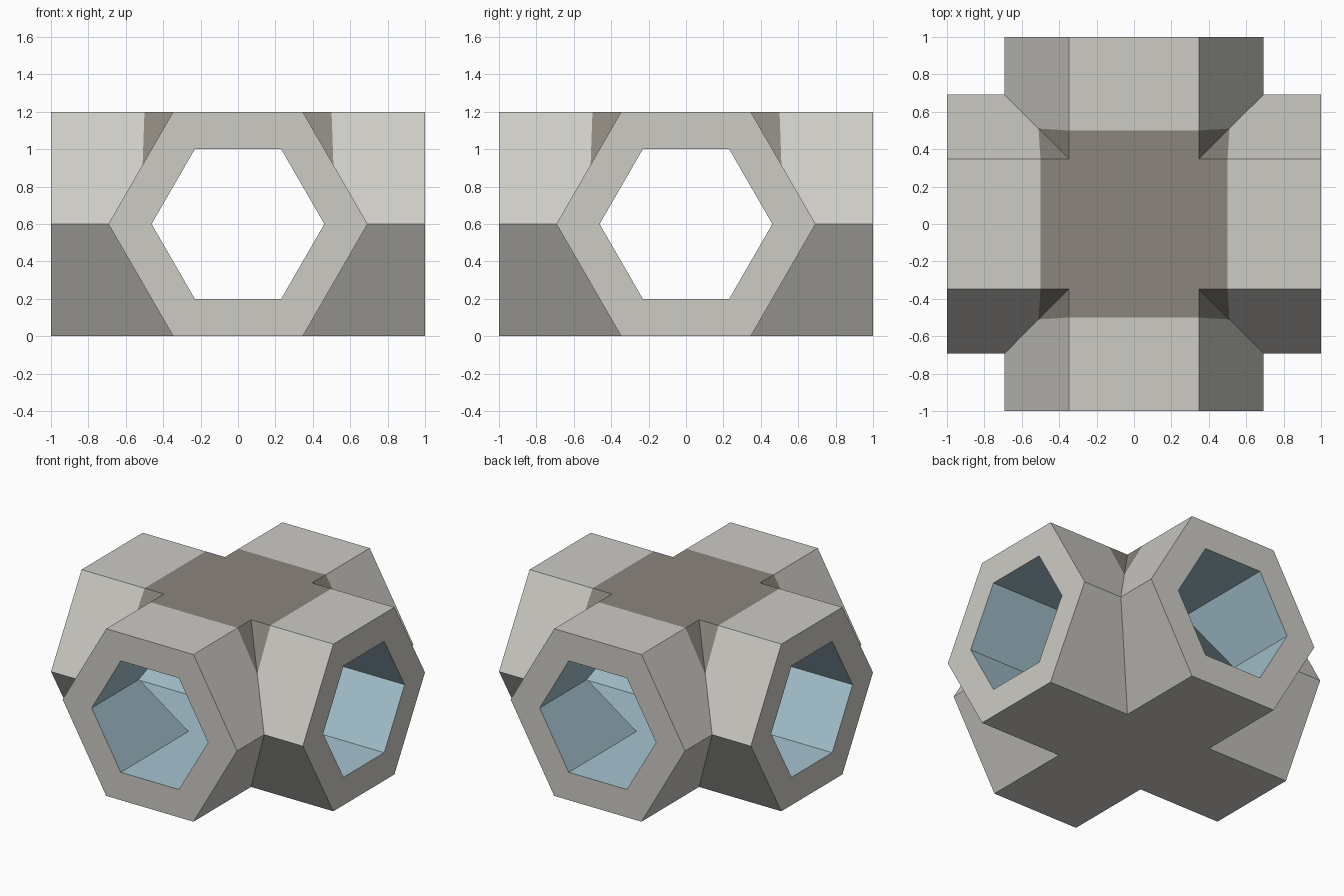
import bpy, bmesh, math
from mathutils import Vector

if "Cube" in bpy.data.objects:
    bpy.data.objects.remove(bpy.data.objects["Cube"])

MID = Vector((0, 0, 0.6))


def material(name, rgb):
    m = bpy.data.materials.new(name)
    m.diffuse_color = (*rgb, 1)
    m.use_nodes = True
    m.node_tree.nodes["Principled BSDF"].inputs["Base Color"].default_value = m.diffuse_color
    return m


def hex_tube(name, apothem, half_len, axis):
    """Solid hexagonal prism along x or y, flat side up."""
    r = apothem / math.cos(math.pi / 6)
    bm = bmesh.new()
    rings = []
    for end in (-half_len, half_len):
        ring = []
        for k in range(6):
            a = k * math.pi / 3
            u, z = r * math.cos(a), r * math.sin(a) + MID.z
            ring.append(bm.verts.new((end, u, z) if axis == 'x' else (u, end, z)))
        bm.faces.new(ring)
        rings.append(ring)
    for k in range(6):
        j = (k + 1) % 6
        bm.faces.new((rings[0][k], rings[0][j], rings[1][j], rings[1][k]))
    bmesh.ops.recalc_face_normals(bm, faces=bm.faces)
    me = bpy.data.meshes.new(name)
    bm.to_mesh(me)
    bm.free()
    ob = bpy.data.objects.new(name, me)
    bpy.context.collection.objects.link(ob)
    return ob


def combine(target, other, operation):
    mod = target.modifiers.new("combine", 'BOOLEAN')
    mod.operation, mod.object, mod.solver = operation, other, 'EXACT'
    bpy.context.view_layer.objects.active = target
    bpy.ops.object.modifier_apply(modifier=mod.name)
    bpy.data.objects.remove(other)


# Two crossing tubes, hollowed by two crossing bores
body = hex_tube("cross_tube", 0.6, 1.0, 'x')
combine(body, hex_tube("side_tube", 0.6, 1.0, 'y'), 'UNION')
bore = hex_tube("bore", 0.4, 1.2, 'x')
combine(bore, hex_tube("side_bore", 0.4, 1.2, 'y'), 'UNION')
combine(body, bore, 'DIFFERENCE')

me = body.data
me.materials.clear()
for m in (material("light grey", (0.61, 0.597, 0.558)),
          material("pale blue lining", (0.381, 0.546, 0.624)),
          material("dark grey patch", (0.258, 0.238, 0.205))):
    me.materials.append(m)

# Cut the outline of the slightly tapered dark patch into the upper outside
bm = bmesh.new()
bm.from_mesh(me)
bmesh.ops.triangulate(bm, faces=bm.faces)
TAPER = 0.036
planes = [(Vector((sx * 0.5, sy * 0.5, 1.2)), Vector((sx, sy, -0) ) + Vector((0, 0, -TAPER)) * -1)
          for sx, sy in ((1, 0), (-1, 0), (0, 1), (0, -1))]


def offset(f):
    # Positive on the outside of the tubes, negative on the bore walls
    return f.normal.dot(f.calc_center_median() - MID)


for co, no in planes:
    faces = [f for f in bm.faces if offset(f) > 0 and f.calc_center_median().z > 0.6]
    geom = list({v for f in faces for v in f.verts}) + \
        list({e for f in faces for e in f.edges}) + faces
    bmesh.ops.bisect_plane(bm, geom=geom, plane_co=co, plane_no=no, dist=1e-5)
bm.normal_update()

# Colour by side and by patch
for f in bm.faces:
    c = f.calc_center_median()
    f.smooth = False
    if offset(f) < 0:
        f.material_index = 1
    elif c.z > 0.6 and all((c - co).dot(no) < 0 for co, no in planes):
        f.material_index = 2
    else:
        f.material_index = 0
bm.to_mesh(me)
bm.free()
